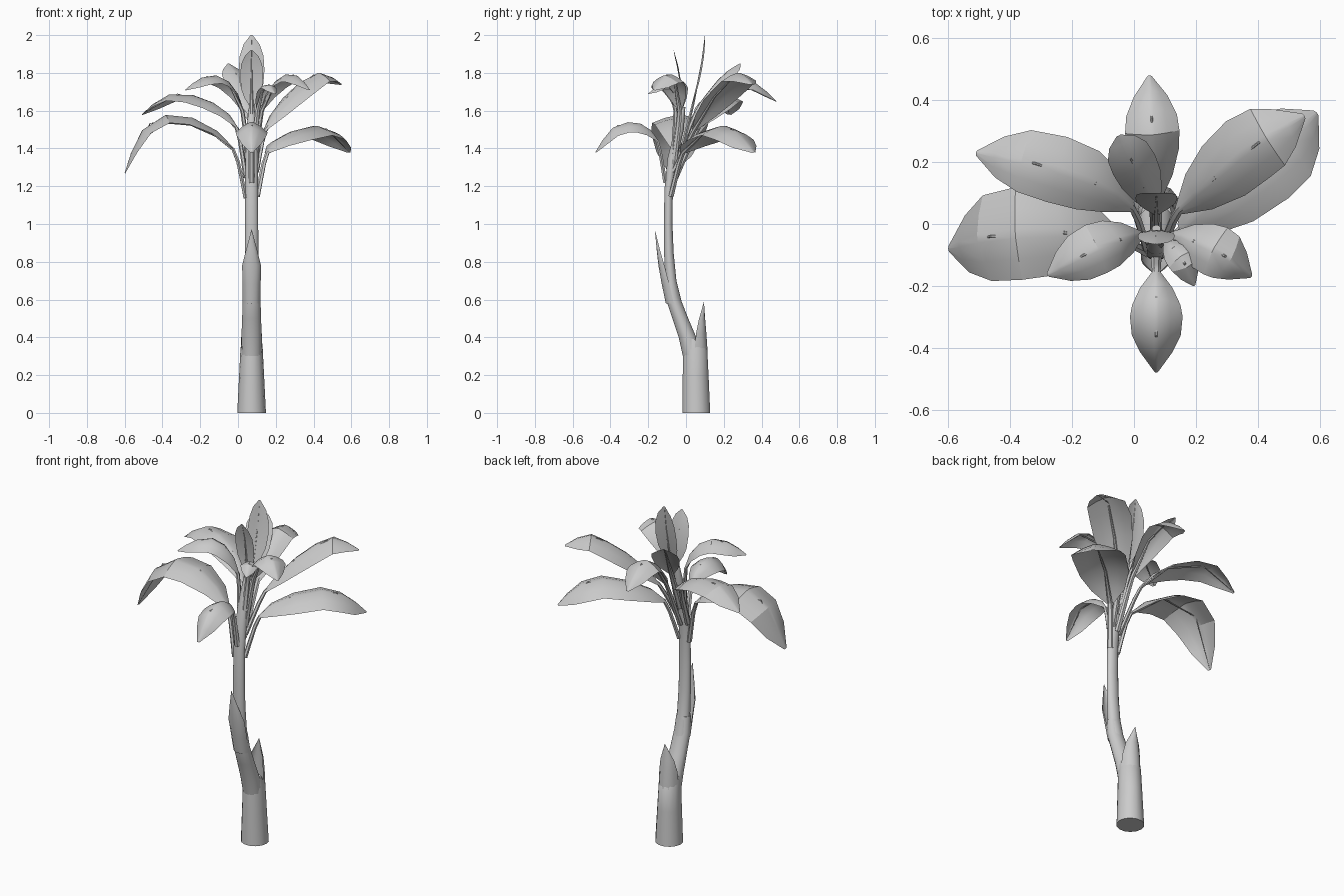
import bpy, math
from mathutils import Vector

if "Cube" in bpy.data.objects:
    bpy.data.objects.remove(bpy.data.objects["Cube"])

CX = 0.072  # x of the trunk axis


def add_mesh(name, verts, faces, angle=40):
    me = bpy.data.meshes.new(name)
    me.from_pydata([tuple(v) for v in verts], [], faces)
    me.update()
    ob = bpy.data.objects.new(name, me)
    bpy.context.collection.objects.link(ob)
    bpy.ops.object.select_all(action='DESELECT')
    ob.select_set(True)
    bpy.context.view_layer.objects.active = ob
    bpy.ops.object.shade_smooth_by_angle(angle=math.radians(angle))
    return ob


def grid_faces(rows, cols, closed, off=0):
    n = cols if closed else cols - 1
    return [(off + r * cols + c, off + r * cols + (c + 1) % cols,
             off + (r + 1) * cols + (c + 1) % cols, off + (r + 1) * cols + c)
            for r in range(rows - 1) for c in range(n)]


def stem(name, rings, sides=14):
    """Capped loft of horizontal ellipses (y, z, rx, ry)."""
    verts = [(CX + rx * math.cos(2 * math.pi * i / sides),
              y + ry * math.sin(2 * math.pi * i / sides), z)
             for y, z, rx, ry in rings for i in range(sides)]
    faces = grid_faces(len(rings), sides, True)
    faces.append(tuple(reversed(range(sides))))
    faces.append(tuple(range(len(verts) - sides, len(verts))))
    add_mesh(name, verts, faces)


def sheath(name, rows, cols=7):
    """Curved pointed shell; rows are (y, z, half width, edge depth)."""
    verts = []
    for y, z, w, d in rows:
        for c in range(cols):
            a = math.pi / 2 * (2 * c / (cols - 1) - 1)
            verts.append((CX + w * math.sin(a), y + d * (1 - math.cos(a)), z))
    add_mesh(name, verts, grid_faces(len(rows), cols, False))


def spline(pts, t):
    """Catmull-Rom point at t in control-point units."""
    i = min(int(t), len(pts) - 2)
    f = t - i
    p1, p2 = pts[i], pts[i + 1]
    p0 = pts[i - 1] if i else 2 * p1 - p2
    p3 = pts[i + 2] if i + 2 < len(pts) else 2 * p2 - p1
    return 0.5 * (2 * p1 + (p2 - p0) * f + (2 * p0 - 5 * p1 + 4 * p2 - p3) * f * f
                  + (3 * p1 - p0 - 3 * p2 + p3) * f ** 3)


PROFILE = [(0, .14), (.14, .62), (.32, .92), (.52, 1), (.72, .93), (.88, .62), (1, .08)]


def leaf(name, path, half, droop=.4, thick=.016):
    """Stalk over the first span of the path, arched blade over the rest."""
    pts = [Vector(p) for p in path]
    end = len(pts) - 1
    h = pts[-1] - pts[1]
    side = Vector((h.x, h.y, 0)).normalized().cross(Vector((0, 0, 1)))

    def frame(t):
        tan = (spline(pts, min(t + .05, end)) - spline(pts, max(t - .05, 0))).normalized()
        s = (side - tan * side.dot(tan)).normalized()
        return spline(pts, t), s, s.cross(tan)

    # blade
    verts = []
    for u, w in PROFILE:
        p, s, n = frame(1 + u * (end - 1))
        for k, d in ((-1, 1), (-.55, .38), (-.1, 0), (.1, 0), (.55, .38), (1, 1)):
            verts.append(p + s * k * half * w - n * d * droop * half * w)
    faces = grid_faces(len(PROFILE), 6, False)
    # stalk and midrib
    off, sides = len(verts), 6
    ts = [0, .35, .7, 1, 1 + .3 * (end - 1), 1 + .65 * (end - 1), end]
    for t, k in zip(ts, (1.1, 1, .95, .85, .45, .25, .05)):
        p, s, n = frame(t)
        for i in range(sides):
            a = 2 * math.pi * i / sides
            verts.append(p + (s * math.cos(a) + n * (.7 * math.sin(a) - .55)) * thick * k)
    faces += grid_faces(len(ts), sides, True, off)
    add_mesh(name, verts, faces, 30)


# Trunk, three nested sections
stem("trunk_base", [(.055, 0, .076, .075), (.051, .2, .066, .07), (.048, .34, .059, .066),
                    (.03, .39, .05, .045)])
stem("trunk_middle", [(.04, .3, .056, .058), (.008, .4, .054, .048), (-.03, .5, .05, .043),
                      (-.07, .61, .047, .04), (-.082, .7, .042, .032)])
stem("trunk_top", [(-.055, .58, .04, .035), (-.08, .7, .038, .03), (-.091, .85, .036, .026),
                   (-.094, 1.0, .035, .023), (-.092, 1.18, .034, .023),
                   (-.072, 1.35, .033, .026), (-.035, 1.5, .028, .024), (-.015, 1.62, .014, .012)])

# Pointed leaf bases wrapping the trunk
sheath("back_sheath", [(.114, .33, .058, -.068), (.108, .42, .054, -.055),
                       (.102, .49, .042, -.035), (.095, .59, .001, 0)])
sheath("front_sheath", [(-.107, .58, .047, .042), (-.128, .68, .048, .04),
                        (-.146, .78, .05, .032), (-.155, .86, .03, .018), (-.165, .97, .001, 0)])

# Large leaves
leaf("left_low_leaf", [(.05, -.09, 1.14), (-.02, -.06, 1.4), (-.19, -.03, 1.54),
                       (-.37, -.03, 1.58), (-.52, -.05, 1.48), (-.6, -.08, 1.27)], .15, .3)
leaf("left_high_leaf", [(.05, -.08, 1.25), (.0, .05, 1.51), (-.1, .12, 1.62),
                        (-.23, .17, 1.68), (-.38, .21, 1.68), (-.51, .23, 1.58)], .11, .35)
leaf("right_high_leaf", [(.09, -.07, 1.28), (.14, .04, 1.5), (.24, .13, 1.65),
                         (.34, .22, 1.75), (.44, .285, 1.8), (.55, .35, 1.74)], .115, .4)
leaf("right_low_leaf", [(.095, -.085, 1.15), (.15, -.02, 1.38), (.25, .07, 1.47),
                        (.4, .19, 1.52), (.51, .28, 1.48), (.59, .36, 1.38)], .145, .35)
leaf("back_leaf", [(.075, -.06, 1.25), (.075, .07, 1.53), (.068, .18, 1.68),
                   (.06, .28, 1.755), (.055, .38, 1.74), (.05, .48, 1.65)], .088, .5)
leaf("front_leaf", [(.072, -.1, 1.22), (.072, -.145, 1.44), (.072, -.22, 1.52),
                    (.072, -.3, 1.54), (.072, -.4, 1.5), (.072, -.48, 1.38)], .085, .65)

# Smaller crown leaves
leaf("left_crown_leaf", [(.06, -.06, 1.32), (.03, -.03, 1.6), (-.03, -.045, 1.73),
                         (-.11, -.075, 1.785), (-.2, -.12, 1.77), (-.28, -.165, 1.71)], .085, .5)
leaf("right_crown_leaf", [(.085, -.06, 1.32), (.12, -.03, 1.6), (.18, -.05, 1.73),
                          (.25, -.08, 1.79), (.32, -.12, 1.78), (.38, -.17, 1.71)], .085, .5)
leaf("back_crown_leaf", [(.07, -.05, 1.35), (.065, .04, 1.58), (.03, .13, 1.71),
                         (-.01, .21, 1.8), (-.05, .285, 1.85)], .075, .35)
leaf("small_front_leaf", [(.08, -.06, 1.35), (.1, -.05, 1.6), (.13, -.08, 1.71),
                          (.165, -.13, 1.74), (.195, -.2, 1.69)], .05, .45)
leaf("tall_leaf", [(CX, -.03, 1.4), (CX, .03, 1.63), (CX, .06, 1.75),
                   (CX, .083, 1.87), (CX, .1, 2.0)], .068, .15, .013)
leaf("young_leaf", [(CX, -.035, 1.45), (CX, -.02, 1.62), (CX, -.023, 1.72),
                    (CX, -.04, 1.83), (CX, -.065, 1.92)], .06, .12, .013)
